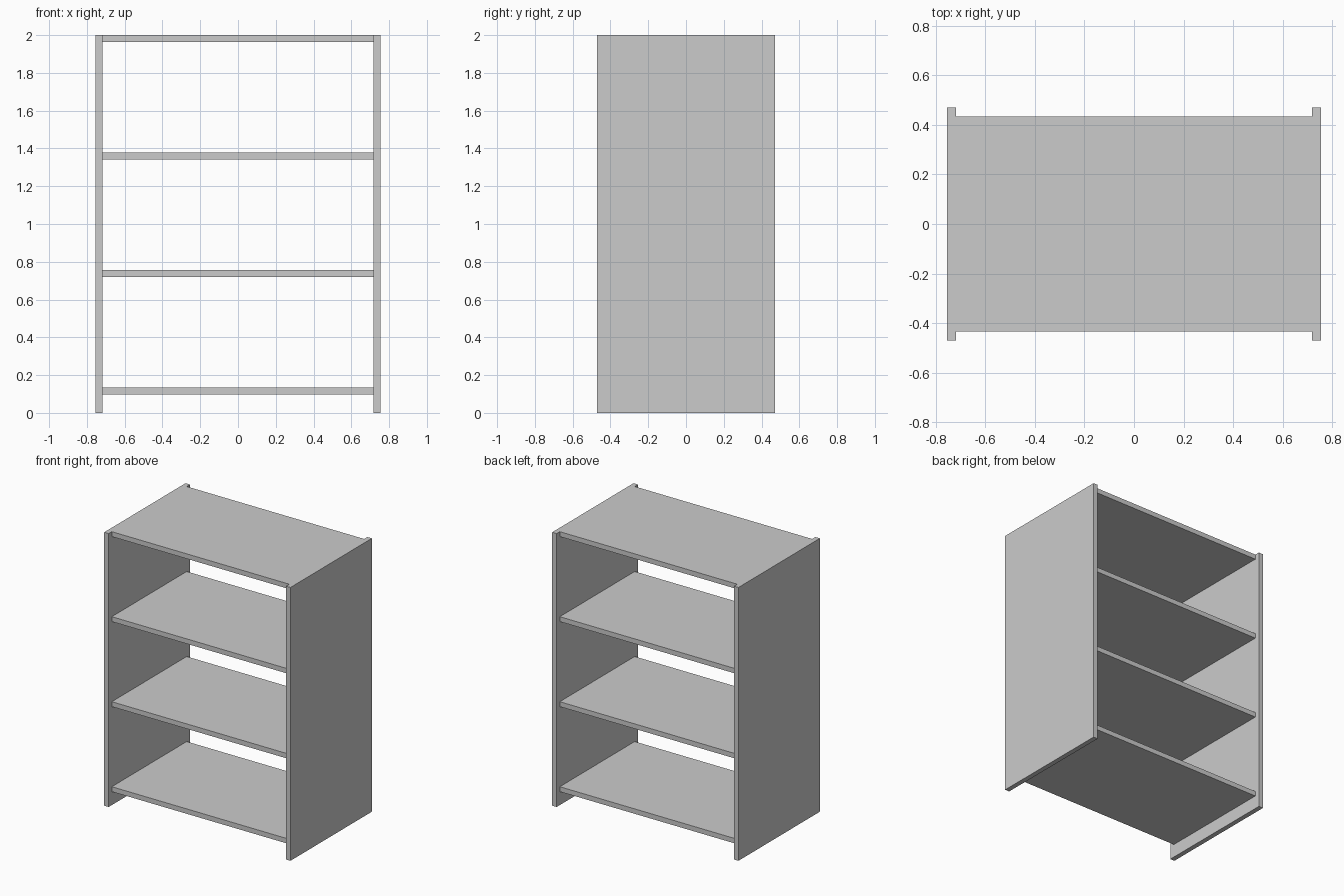
import bpy

if "Cube" in bpy.data.objects:
    bpy.data.objects.remove(bpy.data.objects["Cube"])

def box(name, x0, x1, y0, y1, z0, z1):
    bpy.ops.mesh.primitive_cube_add(size=1, location=((x0 + x1) / 2, (y0 + y1) / 2, (z0 + z1) / 2))
    ob = bpy.context.object
    ob.name = name
    ob.scale = (x1 - x0, y1 - y0, z1 - z0)
    bpy.ops.object.transform_apply(location=False, rotation=False, scale=True)
    return ob

W, D, H, T = 0.754, 0.47, 2.0, 0.036  # half width, half depth, height, board thickness
inner = W - T

# Upright side panels
box("left_side_panel", -W, -inner, -D, D, 0, H)
box("right_side_panel", inner, W, -D, D, 0, H)

# Four evenly spaced shelves, set back from the panel edges; the last is the top
shelf_depth = 0.433
first = 0.098
step = (H - T - first) / 3
for i, name in enumerate(("bottom_shelf", "lower_shelf", "upper_shelf", "top_shelf")):
    z = first + i * step
    box(name, -inner, inner, -shelf_depth, shelf_depth, z, z + T)
